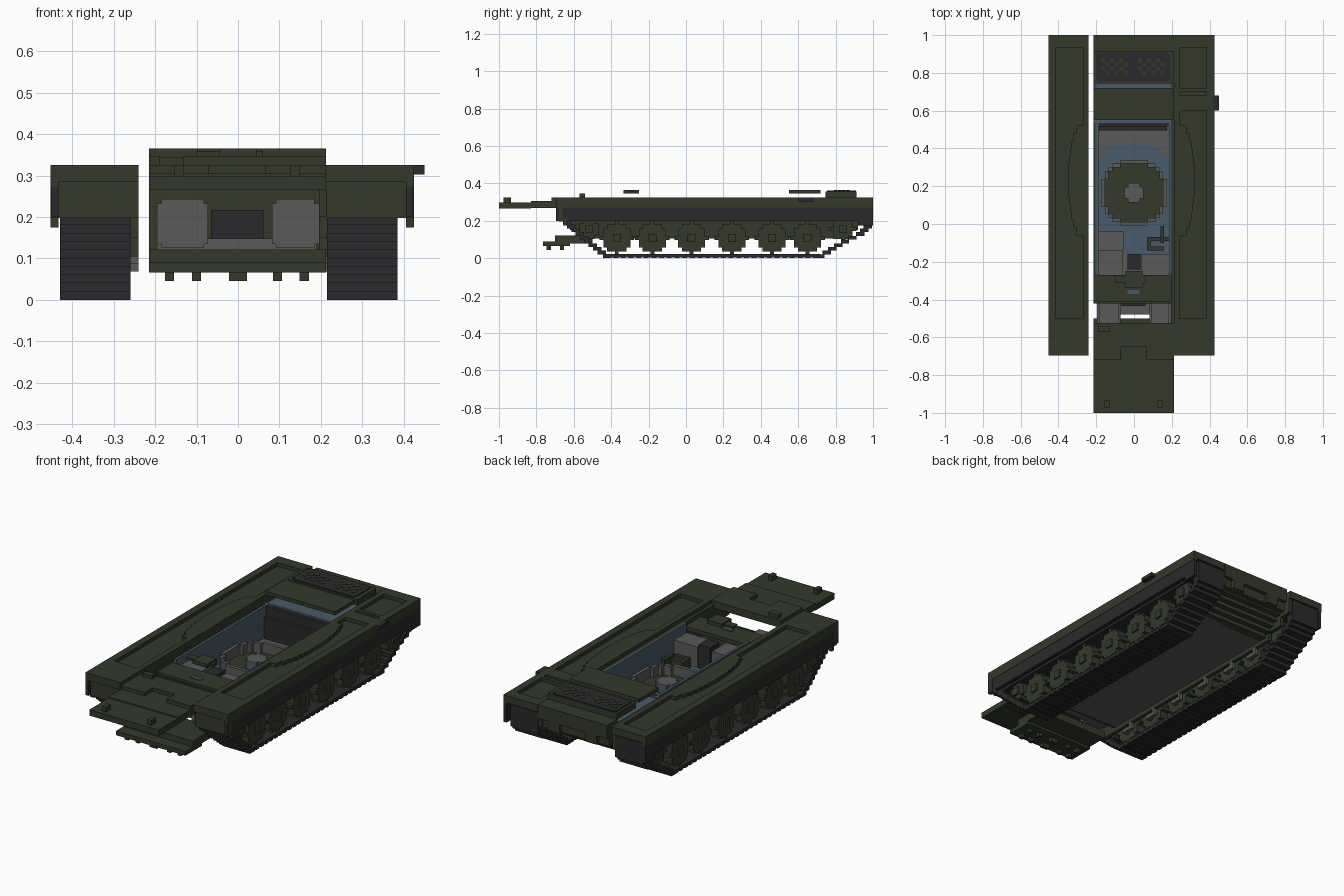
import bpy, bmesh, math
from mathutils import Matrix, Vector

cube = bpy.data.objects.get("Cube")
if cube:
    bpy.data.objects.remove(cube, do_unlink=True)

V = 0.0206  # size of one building cell


def material(name, rgb):
    m = bpy.data.materials.new(name)
    m.use_nodes = True
    m.diffuse_color = (*rgb, 1)
    b = m.node_tree.nodes["Principled BSDF"]
    b.inputs["Base Color"].default_value = (*rgb, 1)
    b.inputs["Roughness"].default_value = 0.9
    return m


GREEN = material("olive green", (0.033, 0.041, 0.023))
DARK = material("charcoal", (0.023, 0.023, 0.025))
GREY = material("mid grey", (0.100, 0.100, 0.098))
BLUE = material("interior blue", (0.064, 0.105, 0.143))


def part(name, mat, boxes):
    """One object from boxes given as (x0, x1, y0, y1, z0, z1)."""
    bm = bmesh.new()
    for x0, x1, y0, y1, z0, z1 in boxes:
        mid = Vector((x0 + x1, y0 + y1, z0 + z1)) / 2
        size = Matrix.Diagonal((x1 - x0, y1 - y0, z1 - z0, 1))
        bmesh.ops.create_cube(bm, size=1, matrix=Matrix.Translation(mid) @ size)
    me = bpy.data.meshes.new(name)
    bm.to_mesh(me)
    bm.free()
    me.materials.append(mat)
    ob = bpy.data.objects.new(name, me)
    bpy.context.collection.objects.link(ob)


def rows(cu, cv, r1, r0=0.0):
    """Stepped disc or ring as merged rows of cells: (u0, u1, v0, v1)."""
    n = int(r1 / V) + 1
    out = []
    for j in range(-n, n + 1):
        start = None
        for i in range(-n, n + 2):
            inside = r0 <= math.hypot(i, j) * V <= r1
            if inside and start is None:
                start = i
            if not inside and start is not None:
                out.append((cu + (start - .5) * V, cu + (i - .5) * V,
                            cv + (j - .5) * V, cv + (j + .5) * V))
                start = None
    return out


def wheel(x0, x1, y, z, r):
    return [(x0, x1, a, b, c, d) for a, b, c, d in rows(y, z, r)]


def flat(x, y, z0, z1, r, r0=0.0, lim=9.0):
    return [(max(a, -lim), min(b, lim), c, d, z0, z1) for a, b, c, d in rows(x, y, r, r0)]


def interp(pts, z):
    for (z0, y0), (z1, y1) in zip(pts, pts[1:]):
        if z <= z1:
            return y0 + (y1 - y0) * (z - z0) / (z1 - z0)
    return pts[-1][1]


# ---- Side assemblies: tracks, wheels, fenders and skirts
FRONT = [(0, -.43), (.02, -.46), (.06, -.51), (.13, -.59), (.2, -.67), (.29, -.67)]
REAR = [(0, .72), (.02, .76), (.06, .82), (.1, .89), (.13, .955), (.17, .995), (.29, .995)]
WHEELS = [-.37, -.18, .03, .245, .46, .65]


def side(tag, s, inner, t0, t1, outer, wall):
    def X(a, b):
        return (min(s * a, s * b), max(s * a, s * b))
    # stepped track loop with cleats on the ground run
    tx = X(t0, t1)
    boxes = [(*tx, -.43, .72, .005, .022), (*tx, -.66, .96, .2, .215)]
    boxes += [(*tx, -.43 + i * .0411, -.405 + i * .0411, 0, .012) for i in range(28)]
    for i in range(14):
        z0, z1 = i * .02, (i + 1) * .02
        yf, yr = interp(FRONT, z0 + .01), interp(REAR, z0 + .01)
        boxes += [(*tx, yf, yf + .045, z0, z1), (*tx, yr - .045, yr, z0, z1)]
    part(tag + "_track", DARK, boxes)
    # paired road wheels, idler and sprocket
    boxes = []
    for a, b in ((t0 + .012, t0 + .065), (t1 - .065, t1 - .012)):
        for y in WHEELS:
            boxes += wheel(*X(a, b), y, .108, .083)
        boxes += wheel(*X(a, b), -.52, .155, .055)
        boxes += wheel(*X(a, b), .84, .155, .065)
    for y in WHEELS + [-.52, .84]:
        z = .108 if y in WHEELS else .155
        boxes += [(*X(t0 + .06, t1 - .06), y - .02, y + .02, z - .02, z + .02),
                  (*X(t1 - .014, t1 - .002), y - .021, y + .021, z - .021, z + .021)]
    part(tag + "_wheels", GREEN, boxes)
    # suspension arms
    boxes = []
    for y in WHEELS:
        boxes += [(*X(wall, wall + .02), y - .01, y + .06, .068, .088),
                  (*X(wall, wall + .02), y + .04, y + .06, .085, .11),
                  (*X(wall + .01, t0 + .02), y - .01, y + .01, .068, .088)]
    part(tag + "_suspension_arms", GREY, boxes)
    # inner wall, stepped at both ends
    part(tag + "_inner_wall", GREEN, [
        (*X(wall, wall + .02), -.55, .82, .105, .17),
        (*X(wall, wall + .02), -.62, .92, .15, .21),
        (*X(wall, wall + .02), -.66, .99, .2, .305)])
    # fender with raised frame and a clearance arc for the turret
    boxes = [(*X(inner, outer), -.695, 1, .285, .305),
             (*X(outer - .04, outer), -.695, 1, .3, .325),
             (*X(inner, inner + .03), -.695, 1, .3, .325),
             (*X(inner, outer), -.695, -.5, .3, .325),
             (*X(inner, outer), .935, 1, .3, .325),
             (*X(inner, outer), -.68, -.66, .197, .29),
             (*X(outer - .02, outer), -.655, -.635, .175, .21),
             (*X(outer - .02, outer), -.695, 1, .272, .305)]
    if s > 0:
        boxes += [(*X(inner, outer), y0, y1, .3, .325) for y0, y1 in ((.6, .68), (.7, .72))]
    for i in range(14):
        y = -.06 + i * .0415
        reach = .105 * math.sqrt(max(0, 1 - ((y + .02 - .23) / .30) ** 2))
        boxes.append((*X(inner, inner + .03 + reach * .75), y, y + .0415, .3, .325))
    part(tag + "_fender", GREEN, boxes)
    part(tag + "_skirt", DARK, [
        (*X(outer - .02, outer - .002), -.695, 1, .2, .274),
        (*X(outer - .02, outer - .002), .92, 1, .175, .205)])


side("left", 1, .213, .215, .385, .425, .195)
side("right", -1, .24, .26, .43, .453, .24)
part("exhaust_box", DARK, [(.42, .45, .6, .68, .303, .325)])

# ---- Centre hull
L, R = -.215, .212
part("belly_plate", GREY, [(L, R, -.42, .8, .105, .122)])
part("hull_walls", GREEN, [(x, x + .012, y0, y1, z0, z1) for x in (L, R - .012)
                           for y0, y1, z0, z1 in ((-.42, .85, .122, .2), (-.42, .93, .2, .262),
                                                  (-.27, .93, .26, .3))])
part("wall_liners", BLUE, [(L + .012, L + .026, -.27, .55, .122, .305),
                           (R - .026, R - .012, -.27, .55, .122, .305),
                           (L, R, .535, .55, .122, .305)])
part("engine_bay", BLUE, [(L + .012, R - .012, .55, .8, .122, .3),
                          (L + .012, R - .012, .8, .905, .2, .3)])
part("rear_bulkhead", DARK, [(-.195, .185, .515, .535, .13, .3), (-.185, .175, .495, .515, .13, .25)])
part("floor", GREY, [(-.2, .198, -.3, .5, .122, .13)])
steps = [(L, R, .78 + i * .03, .83 + i * .03, .105 + i * .021, .127 + i * .021) for i in range(5)]
part("rear_plate", GREEN, steps + [
    (L, R, .92, .98, .2, .305), (L, R, .908, 1, .25, .325),
    (-.15, -.08, .97, 1, .2, .25), (.08, .15, .97, 1, .2, .25)])

# ---- Turret basket
CY = .165
part("basket_base", BLUE, flat(0, CY, .128, .137, .262, lim=.198) + [(-.05, .198, -.16, 0, .128, .135)])
part("basket_ring", GREY, flat(0, CY, .137, .205, .183, .163))
part("basket_floor", GREEN, flat(0, CY, .137, .15, .163))
part("basket_pillar", BLUE, flat(0, CY, .15, .19, .052))
part("basket_pillar_cap", GREY, flat(0, CY, .19, .197, .058))

# ---- Driver compartment
tanks = []
for x0, x1 in ((-.195, -.072), (.082, .195)):
    tanks += [(x0, x1, -.525, -.42, .135, .233), (x0 + .01, x1 - .01, -.525, -.42, .125, .243)]
part("front_tanks", GREY, tanks + [(-.195, .19, -.48, -.42, .122, .148)])
part("front_bulkhead", GREEN, [(L, R, -.42, -.405, .105, .27)])
part("bulkhead_panel", DARK, [(-.065, .062, -.435, -.42, .148, .217)])
part("storage_boxes", GREY, [(-.2, -.06, -.27, -.14, .13, .26), (.04, .195, -.27, -.16, .13, .25),
                             (-.2, -.055, -.14, -.04, .13, .145)])
part("driver_seat", DARK, [(-.035, .035, -.24, -.16, .13, .265)])
part("control_frame", GREEN, [(.07, .16, -.14, -.12, .13, .19), (.07, .09, -.14, -.07, .13, .19),
                              (.07, .19, -.09, -.07, .13, .19), (.14, .16, -.1, -.01, .13, .21)])
part("front_deck", GREEN, [(L, R, -.41, -.27, .262, .283)])
part("vision_slot", BLUE, [(-.035, .03, -.37, -.35, .28, .288)])
part("driver_hatch", GREEN, [(-.045, .045, -.335, -.25, .345, .365), (-.1, .06, -.31, -.27, .345, .358)])

# ---- Detached nose plates
part("upper_nose_plate", GREEN, [
    (L, R, -1, -.83, .265, .298), (L, R, -.83, -.65, .268, .305),
    (L, -.07, -.72, -.525, .285, .325), (.065, R, -.72, -.525, .285, .325),
    (-.07, .065, -.65, -.525, .285, .325), (-.19, -.13, -.57, -.54, .325, .345),
    (-.155, -.13, -.975, -.935, .285, .325), (.125, .15, -.975, -.935, .285, .325)])
nubs = [(x - w, x + w, y, y + .022, .045, .07) for y in (-.745, -.675)
        for x, w in ((-.165, .011), (-.1, .011), (0, .022), (.095, .011), (.16, .011))]
part("lower_nose_plate", GREEN, nubs + [(L, R, -.765, -.62, .066, .09), (L, R, -.7, -.5, .08, .122)])

# ---- Engine deck with grilles
part("access_cover", GREEN, [(L, R, .55, .72, .345, .365)])
part("engine_deck", GREEN, [(L, R, .745, .912, .325, .358)])
part("grille_panel", DARK, [(-.2, .19, .765, .9, .355, .363), (-.19, .18, .755, .908, .355, .363)])
part("grille_cells", GREEN, [(cx + i * .024, cx + i * .024 + .022, .79 + j * .022, .81 + j * .022, .36, .365)
                             for cx in (-.175, .02) for i in range(6) for j in range(4) if (i + j) % 2])
